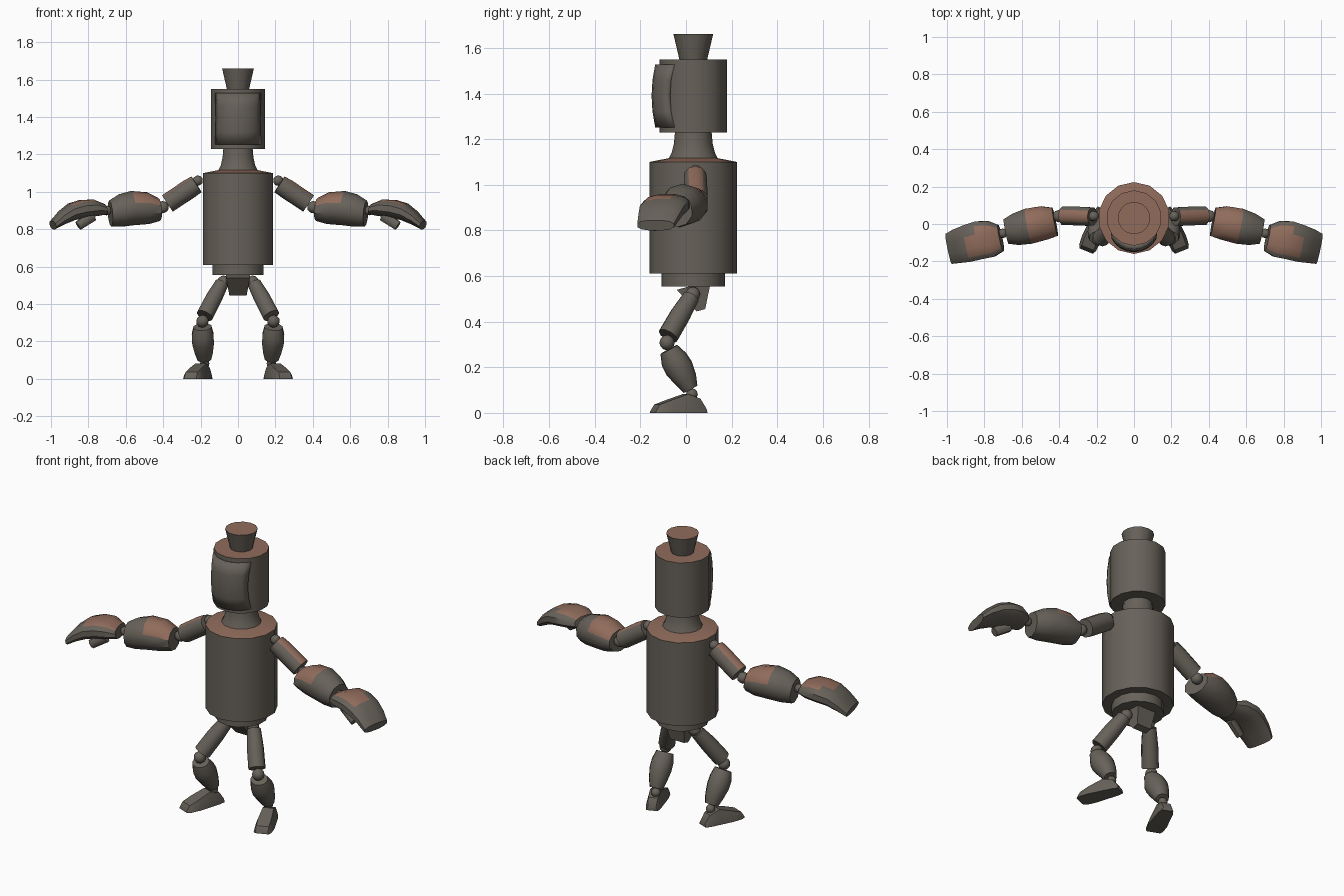
import bpy, bmesh, math
from mathutils import Vector

if "Cube" in bpy.data.objects:
    bpy.data.objects.remove(bpy.data.objects["Cube"])


def make_material(name, rgb):
    mat = bpy.data.materials.new(name)
    mat.use_nodes = True
    mat.diffuse_color = (*rgb, 1)
    mat.node_tree.nodes["Principled BSDF"].inputs["Base Color"].default_value = (*rgb, 1)
    return mat


METAL = make_material("dark metal", (0.135, 0.12, 0.1))
RUST = make_material("rust", (0.28, 0.15, 0.105))
Y = Vector((0, 1, 0))
Z = Vector((0, 0, 1))


def finish(bm, name, rust=None, angle=40):
    """Turn a bmesh into an object; faces passing the rust rule become rust."""
    bmesh.ops.recalc_face_normals(bm, faces=bm.faces)
    bm.normal_update()
    for f in bm.faces:
        if rust and rust(f.normal, f.calc_center_median()):
            f.material_index = 1
    mesh = bpy.data.meshes.new(name)
    bm.to_mesh(mesh)
    bm.free()
    mesh.materials.append(METAL)
    mesh.materials.append(RUST)
    obj = bpy.data.objects.new(name, mesh)
    bpy.context.collection.objects.link(obj)
    bpy.ops.object.select_all(action="DESELECT")
    obj.select_set(True)
    bpy.context.view_layer.objects.active = obj
    bpy.ops.object.shade_smooth_by_angle(angle=math.radians(angle))
    return obj


def loft(name, rings, ref, sides=10, rust=None, square=1.0, side=1, angle=40):
    """Skin rings of (centre, half width, half height); square < 1 boxes the section."""
    bm = bmesh.new()
    pts = [Vector((c[0] * side, c[1], c[2])) for c, w, h in rings]
    axis = (pts[-1] - pts[0]).normalized()
    u = axis.cross(ref).normalized()
    v = u.cross(axis)
    loops = []
    for p, (c, w, h) in zip(pts, rings):
        loop = []
        for i in range(sides):
            a = math.tau * (i + 0.5) / sides
            ca, sa = math.cos(a), math.sin(a)
            x = math.copysign(abs(ca) ** square, ca) * w
            y = math.copysign(abs(sa) ** square, sa) * h
            loop.append(bm.verts.new(p + u * x + v * y))
        loops.append(loop)
    for a, b in zip(loops, loops[1:]):
        for i in range(sides):
            j = (i + 1) % sides
            bm.faces.new((a[i], a[j], b[j], b[i]))
    bm.faces.new(loops[0])
    bm.faces.new(loops[-1])
    return finish(bm, name, rust, angle)


def turned(name, profile, rust=None):
    """Upright round part on the body axis from (radius, z) pairs."""
    return loft(name, [((0, 0.032, z), r, r) for r, z in profile], Y, 14, rust)


def ball(name, centre, r, side):
    bm = bmesh.new()
    bmesh.ops.create_icosphere(bm, subdivisions=2, radius=r)
    bmesh.ops.translate(bm, verts=bm.verts, vec=(centre[0] * side, centre[1], centre[2]))
    finish(bm, name)


def on_top(n, c):
    return n.z > 0.85


# Body column
turned("torso", [(0.192, 0.61), (0.192, 1.1), (0.1, 1.118)], on_top)
turned("waist", [(0.14, 0.555), (0.14, 0.62)])
turned("neck", [(0.11, 1.11), (0.095, 1.14), (0.085, 1.18), (0.08, 1.235)])
turned("head", [(0.148, 1.228), (0.148, 1.55)], on_top)
turned("funnel_cap", [(0.06, 1.545), (0.087, 1.66)], on_top)

# Tapered crotch block
loft("crotch", [((0, 0.065, 0.45), 0.065, 0.028), ((0, 0.035, 0.56), 0.09, 0.11)], Y, 4, angle=20)

# Curved face plate, bowed outward at mid height
bm = bmesh.new()
rows = []
for k in range(5):
    t = k / 2 - 1
    bow = 1 - t * t
    spread = math.radians(56 - 9 * bow)
    row = []
    for i in range(9):
        s = i / 4 - 1
        r = 0.148 + 0.019 * (1 - s * s) + 0.016 * bow
        a = s * spread
        row.append(bm.verts.new((r * math.sin(a), 0.032 - r * math.cos(a), 1.39 + 0.138 * t)))
    rows.append(row)
for a, b in zip(rows, rows[1:]):
    for i in range(8):
        bm.faces.new((a[i], a[i + 1], b[i + 1], b[i]))
plate = finish(bm, "face_plate")
thick = plate.modifiers.new("thickness", "SOLIDIFY")
thick.thickness = 0.03
thick.offset = -1

for side, word in ((1, "left"), (-1, "right")):
    # Arm
    ball(word + "_shoulder_joint", (0.215, 0.042, 1.06), 0.028, side)
    loft(word + "_upper_arm", [((0.222, 0.04, 1.04), 0.05, 0.05), ((0.26, 0.041, 1.016), 0.053, 0.053),
         ((0.377, 0.045, 0.938), 0.052, 0.052)], Z, 10,
         lambda n, c: n.z > 0.55 and abs(n.x) < 0.75, side=side)
    ball(word + "_elbow_joint", (0.402, 0.042, 0.918), 0.033, side)
    loft(word + "_forearm", [((0.422, 0.012, 0.906), 0.08, 0.062), ((0.48, 0.006, 0.913), 0.095, 0.085),
         ((0.565, -0.012, 0.913), 0.1, 0.092), ((0.63, -0.028, 0.9), 0.09, 0.087),
         ((0.683, -0.04, 0.884), 0.07, 0.07)], Z, 10,
         lambda n, c: n.z > 0.6 and abs(c.x) < 0.56, side=side)
    ball(word + "_wrist_joint", (0.702, -0.05, 0.9), 0.026, side)

    # Mitten hand drooping to the fingertips, with a stubby thumb
    loft(word + "_hand", [((0.712, -0.075, 0.908), 0.072, 0.03), ((0.765, -0.079, 0.915), 0.1, 0.047),
         ((0.83, -0.087, 0.909), 0.105, 0.05), ((0.89, -0.104, 0.893), 0.102, 0.047),
         ((0.945, -0.118, 0.86), 0.094, 0.037), ((0.99, -0.133, 0.822), 0.084, 0.024)], Z, 12,
         lambda n, c: n.z > 0.8 and abs(c.x) < 0.88, square=0.8, side=side)
    loft(word + "_thumb", [((0.775, -0.12, 0.872), 0.025, 0.03), ((0.855, -0.14, 0.818), 0.022, 0.026)],
         Z, 8, side=side)

    # Leg
    ball(word + "_hip_joint", (0.078, 0.03, 0.52), 0.033, side)
    loft(word + "_thigh", [((0.088, 0.022, 0.508), 0.038, 0.038), ((0.13, -0.025, 0.43), 0.046, 0.046),
         ((0.178, -0.078, 0.338), 0.047, 0.047)], Y, 10, side=side)
    ball(word + "_knee_joint", (0.19, -0.083, 0.308), 0.034, side)
    loft(word + "_shin", [((0.19, -0.075, 0.278), 0.05, 0.042), ((0.189, -0.053, 0.235), 0.061, 0.06),
         ((0.187, -0.03, 0.195), 0.061, 0.063), ((0.183, 0.0, 0.145), 0.051, 0.05),
         ((0.18, 0.02, 0.104), 0.038, 0.034)], Y, 10, side=side)
    ball(word + "_ankle_joint", (0.178, 0.026, 0.082), 0.026, side)

    # Wedge foot turned outward: stations of (forward, half width, top height, top half width)
    bm = bmesh.new()
    fwd = Vector((0.37 * side, -0.93, 0))
    out = Vector((0.93 * side, 0.37, 0))
    heel = Vector((0.165 * side, 0.082, 0))
    loops = []
    for d, w, h, tw in ((0, 0.032, 0.018, 0.022), (0.03, 0.04, 0.062, 0.026), (0.09, 0.045, 0.083, 0.03),
                        (0.17, 0.052, 0.056, 0.036), (0.225, 0.048, 0.036, 0.034), (0.244, 0.038, 0.006, 0.034)):
        base = heel + fwd * d
        corners = ((-w, 0), (w, 0), (w * 0.92, h * 0.45), (tw, h), (-tw, h), (-w * 0.92, h * 0.45))
        loops.append([bm.verts.new(base + out * x + Z * z) for x, z in corners])
    for a, b in zip(loops, loops[1:]):
        for i in range(6):
            bm.faces.new((a[i], a[(i + 1) % 6], b[(i + 1) % 6], b[i]))
    bm.faces.new(loops[0])
    bm.faces.new(loops[-1])
    finish(bm, word + "_foot", angle=35)
